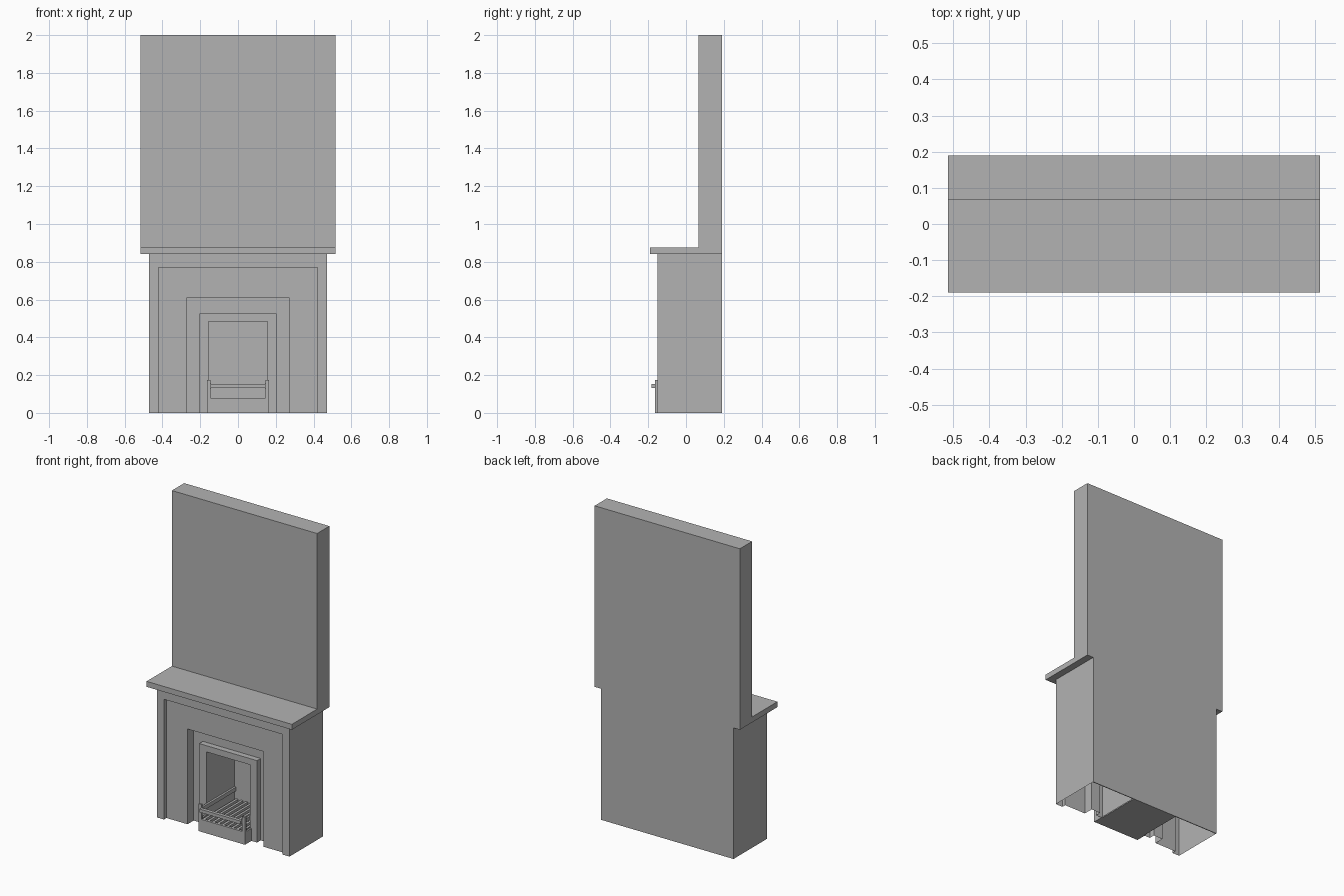
import bpy, bmesh

cube = bpy.data.objects.get("Cube")
if cube:
    bpy.data.objects.remove(cube, do_unlink=True)

GREY = (0.45, 0.45, 0.45, 1)
mat = bpy.data.materials.new("plain grey")
mat.use_nodes = True
mat.diffuse_color = GREY
mat.node_tree.nodes["Principled BSDF"].inputs["Base Color"].default_value = GREY


def finish(name, bm):
    mesh = bpy.data.meshes.new(name)
    bm.to_mesh(mesh)
    bm.free()
    mesh.materials.append(mat)
    obj = bpy.data.objects.new(name, mesh)
    bpy.context.collection.objects.link(obj)
    return obj


def box(name, x, y, z):
    """Box from (min, max) pairs."""
    bm = bmesh.new()
    bmesh.ops.create_cube(bm, size=1)
    for v in bm.verts:
        v.co = [lim[0] if c < 0 else lim[1] for c, lim in zip(v.co, (x, y, z))]
    return finish(name, bm)


def pair(name, x, y, z):
    """Matching boxes on the left and right."""
    box("left_" + name, x, y, z)
    box("right_" + name, (-x[1], -x[0]), y, z)


def arch_shell(name, steps):
    """Bridge door-shaped outlines given as (half width, height, y)."""
    bm = bmesh.new()
    loops = [[bm.verts.new(p) for p in
              ((-w, y, 0), (-w, y, h), (w, y, h), (w, y, 0))]
             for w, h, y in steps]
    for a, b in zip(loops, loops[1:]):
        for i in range(3):
            bm.faces.new((a[i], a[i + 1], b[i + 1], b[i]))
    return finish(name, bm)


BACK, FRONT = 0.19, -0.15
WALL = BACK - 0.005

# Chimney breast, mantel shelf and rear wall
box("chimney_breast", (-0.515, 0.515), (0.066, BACK), (0.875, 2))
box("mantel_shelf", (-0.515, 0.515), (-BACK, BACK), (0.84, 0.875))
box("rear_wall", (-0.47, 0.47), (WALL, BACK), (0, 0.84))

# Stepped surround, open underneath
arch_shell("surround", [
    (0.47, 0.84, WALL), (0.47, 0.84, FRONT),
    (0.42, 0.77, FRONT), (0.42, 0.77, -0.125),
    (0.27, 0.61, -0.125), (0.27, 0.61, -0.063),
    (0.205, 0.525, -0.063)])

# Raised metal frame leading into the firebox
arch_shell("firebox_frame", [
    (0.205, 0.525, -0.063), (0.205, 0.525, -0.10),
    (0.155, 0.485, -0.10), (0.155, 0.485, WALL)])

# Ash tray floor, apron and cheeks
GRATE = -0.165
box("tray_floor", (-0.16, 0.16), (GRATE, WALL), (0, 0.008))
box("tray_apron", (-0.165, 0.165), (GRATE, FRONT), (0, 0.08))
pair("tray_cheek", (0.153, 0.165), (FRONT, -0.10), (0, 0.08))

# Grate posts, side rails and front bar
pair("grate_post", (0.145, 0.165), (GRATE, FRONT), (0.08, 0.175))
pair("side_rail", (0.142, 0.155), (FRONT, WALL), (0.13, 0.155))
box("front_bar", (-0.145, 0.145), (-0.182, GRATE + 0.005), (0.132, 0.153))

# Fire bars running front to back
COUNT = 9
for i in range(COUNT):
    x = -0.136 + 0.272 * i / (COUNT - 1)
    box(f"fire_bar_{i + 1}", (x - 0.008, x + 0.008), (FRONT, WALL), (0.062, 0.08))
